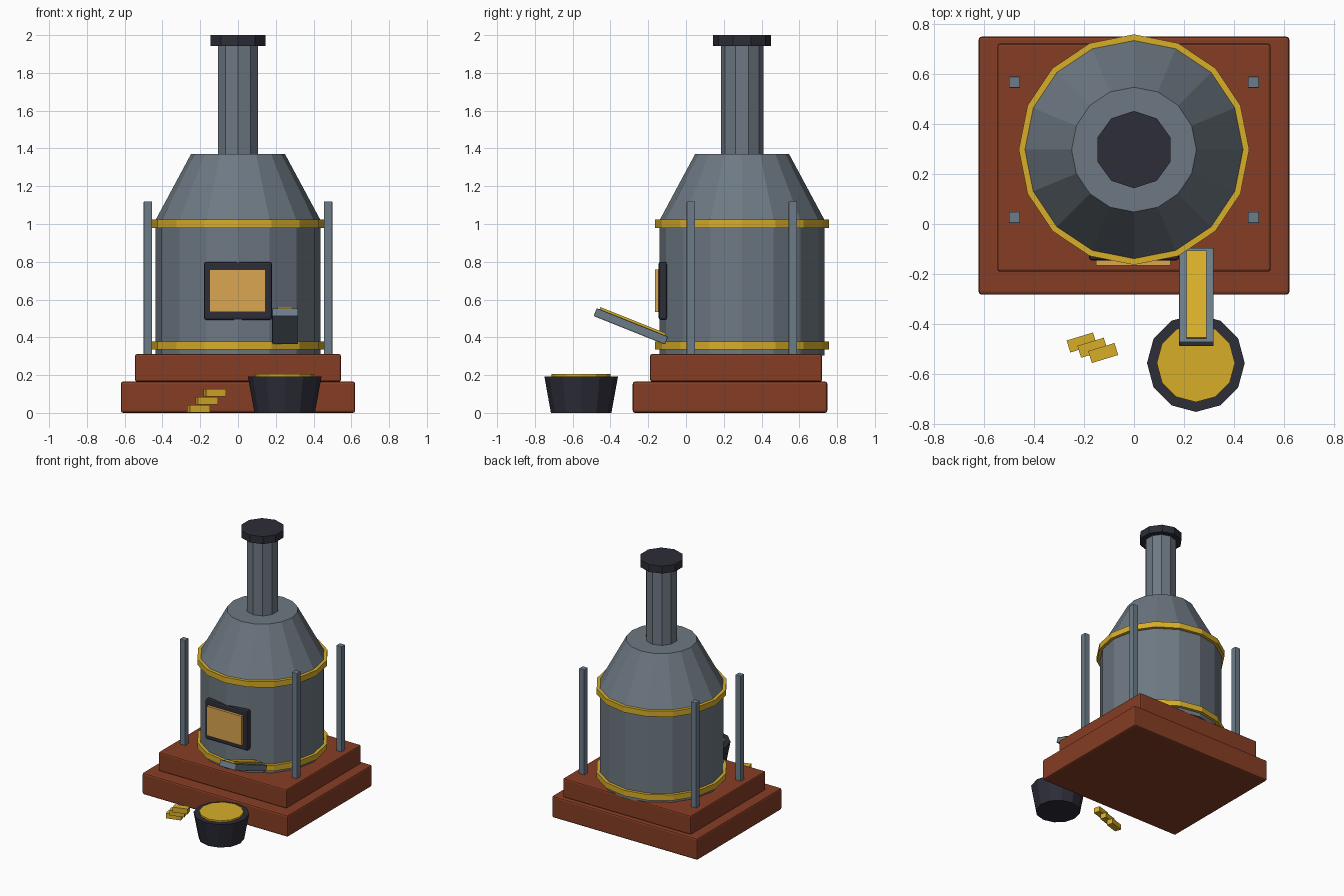
import bpy
import math
from mathutils import Euler, Vector

cube = bpy.data.objects.get("Cube")
if cube:
    bpy.data.objects.remove(cube, do_unlink=True)


def material(name, color):
    mat = bpy.data.materials.new(name)
    mat.use_nodes = True
    mat.diffuse_color = (*color, 1)
    mat.node_tree.nodes["Principled BSDF"].inputs["Base Color"].default_value = (*color, 1)
    return mat


brick = material("brick red", (0.24, 0.047, 0.018))
steel = material("steel grey", (0.155, 0.19, 0.225))
iron = material("blue grey iron", (0.15, 0.2, 0.25))
gold = material("gold", (0.68, 0.42, 0.022))
black = material("blackened iron", (0.026, 0.026, 0.04))
glow = material("warm glow", (0.7, 0.38, 0.08))


def box(name, center, size, mat, bevel=0.0, rotation=(0, 0, 0)):
    bpy.ops.mesh.primitive_cube_add(size=1, location=center, rotation=rotation)
    obj = bpy.context.object
    obj.name = name
    obj.scale = size
    bpy.ops.object.transform_apply(location=False, rotation=False, scale=True)
    obj.data.materials.append(mat)
    if bevel:
        mod = obj.modifiers.new("soft edges", "BEVEL")
        mod.width = bevel
        mod.segments = 2
    return obj


def drum(name, center, z_low, z_high, r_low, r_high, sides, mat):
    bpy.ops.mesh.primitive_cone_add(
        vertices=sides, radius1=r_low, radius2=r_high, depth=z_high - z_low,
        location=(*center, (z_low + z_high) / 2))
    obj = bpy.context.object
    obj.name = name
    obj.data.materials.append(mat)
    return obj


# Stepped brick plinth
box("lower_plinth", (0, 0.233, 0.083), (1.24, 1.03, 0.166), brick, 0.012)
box("upper_plinth", (0, 0.265, 0.238), (1.09, 0.91, 0.146), brick, 0.01)

# Furnace body, hood and chimney
axis = (0, 0.297)
drum("furnace_body", axis, 0.305, 1.02, 0.437, 0.437, 16, steel)
drum("furnace_hood", axis, 1.02, 1.37, 0.437, 0.249, 16, steel)
drum("chimney", axis, 1.36, 1.95, 0.112, 0.112, 10, steel)
drum("chimney_cap", axis, 1.943, 2.0, 0.154, 0.154, 10, black)
for label, z in (("lower", 0.357), ("upper", 1.001)):
    drum(label + "_band", axis, z - 0.022, z + 0.022, 0.46, 0.46, 16, gold)

# Firebox door
box("door_frame", (0, -0.122, 0.646), (0.36, 0.046, 0.308), black, 0.012)
box("door_glow", (-0.003, -0.138, 0.647), (0.296, 0.054, 0.226), glow)

# Corner posts
for side, x in (("right", -0.477), ("left", 0.477)):
    for end, y in (("front", 0.026), ("back", 0.566)):
        box(f"{end}_{side}_post", (x, y, 0.71), (0.045, 0.045, 0.82), iron, 0.004)

# Tilted pouring chute with its stream of metal
tilt = Euler((-math.radians(21.8), 0, 0))
chute_center = Vector((0.249, -0.292, 0.458))
box("chute", chute_center, (0.138, 0.407, 0.045), iron, 0.005, tilt)
stream = Vector((0, 0, 0.024))
stream.rotate(tilt)
box("molten_stream", chute_center + stream, (0.08, 0.375, 0.022), gold, 0, tilt)

# Crucible full of metal
pot = (0.247, -0.555)
drum("crucible", pot, 0, 0.193, 0.16, 0.195, 12, black)
drum("crucible_metal", pot, 0.18, 0.205, 0.156, 0.156, 12, gold)

# Staggered stack of ingots
for i in range(3):
    box(f"ingot_{i + 1}", (-0.209 + 0.043 * i, -0.473 - 0.021 * i, 0.021 + 0.043 * i),
        (0.11, 0.05, 0.04), gold, 0, (0, 0, math.radians(17)))
